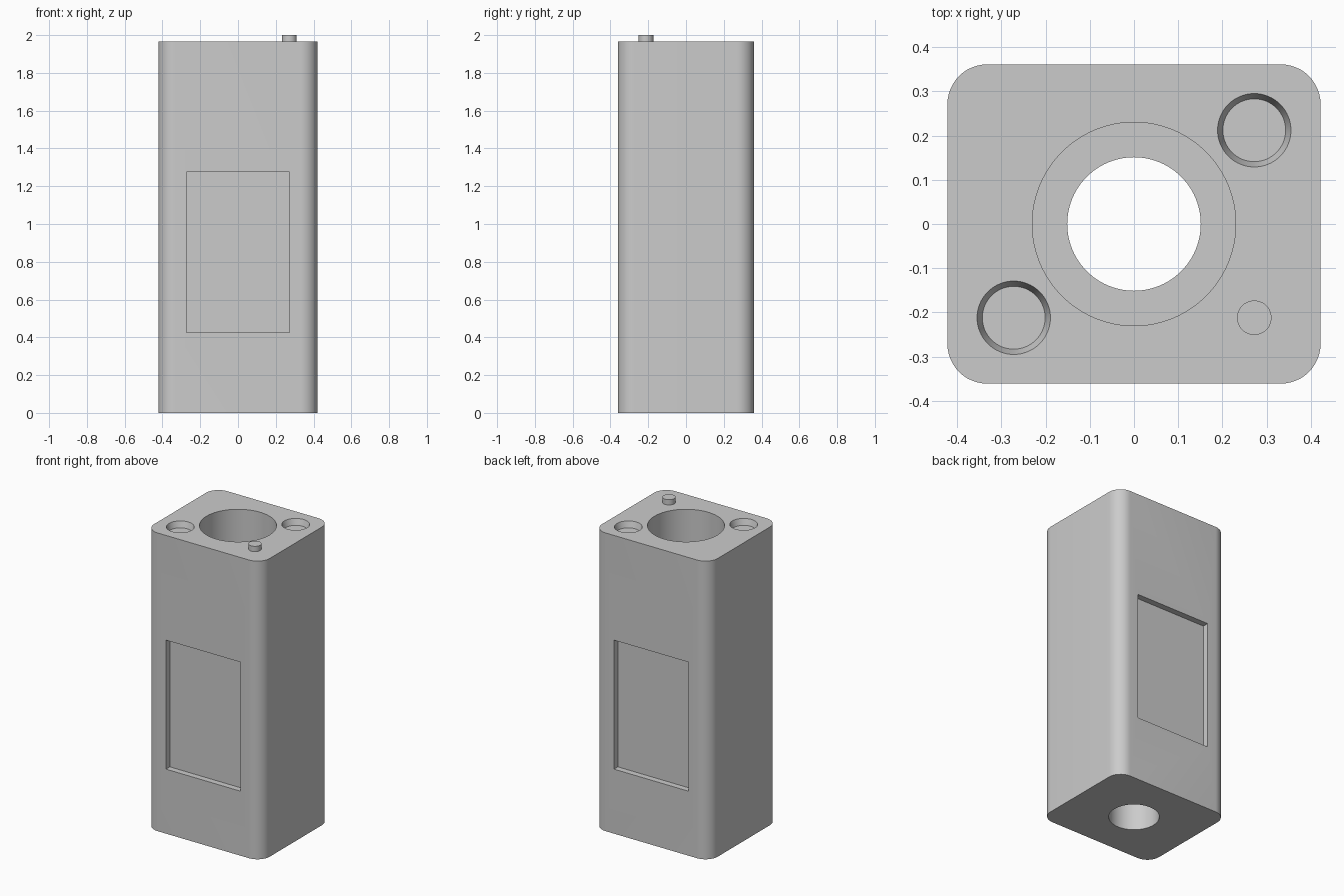
import bpy
import bmesh
from mathutils import Matrix

if "Cube" in bpy.data.objects:
    bpy.data.objects.remove(bpy.data.objects["Cube"])

HX, HY, TOP = 0.422, 0.361, 1.965   # half width, half depth, body height
PX, PY = 0.272, 0.212               # corner feature offsets

grey = bpy.data.materials.new("plain_grey")
grey.use_nodes = True
grey.diffuse_color = (0.6, 0.6, 0.6, 1)
grey.node_tree.nodes["Principled BSDF"].inputs["Base Color"].default_value = (0.6, 0.6, 0.6, 1)


def make(name, bm):
    mesh = bpy.data.meshes.new(name)
    bm.to_mesh(mesh)
    bm.free()
    mesh.materials.append(grey)
    obj = bpy.data.objects.new(name, mesh)
    bpy.context.collection.objects.link(obj)
    return obj


def box(name, x, y, z0, z1, hx, hy, corner=0):
    bm = bmesh.new()
    size = Matrix.Diagonal((2 * hx, 2 * hy, z1 - z0, 1))
    bmesh.ops.create_cube(bm, size=1, matrix=Matrix.Translation((x, y, (z0 + z1) / 2)) @ size)
    if corner:
        upright = [e for e in bm.edges if abs(e.verts[0].co.z - e.verts[1].co.z) > 0.1]
        bmesh.ops.bevel(bm, geom=upright, offset=corner, segments=12, profile=0.5, affect='EDGES')
    return make(name, bm)


def cylinder(name, x, y, z0, z1, r0, r1, sides=64):
    bm = bmesh.new()
    bmesh.ops.create_cone(bm, cap_ends=True, segments=sides, radius1=r0, radius2=r1, depth=z1 - z0,
                          matrix=Matrix.Translation((x, y, (z0 + z1) / 2)))
    return make(name, bm)


def smooth(obj):
    bpy.ops.object.select_all(action='DESELECT')
    obj.select_set(True)
    bpy.context.view_layer.objects.active = obj
    bpy.ops.object.shade_smooth_by_angle(angle=0.5)


# Rounded block
body = box("body", 0, 0, 0, TOP, HX, HY, corner=0.09)

# Wide bore above a narrower through hole
cutters = [cylinder("bore_cutter", 0, 0, 0.2, TOP + 0.1, 0.23, 0.23, 96),
           cylinder("through_cutter", 0, 0, -0.1, 0.3, 0.151, 0.151, 96)]

# Shallow tapered sockets in two opposite corners, shallow panels front and back
DEPTH = 0.04
for s in (-1, 1):
    slope = 0.012 / DEPTH
    cutters.append(cylinder("socket_cutter", s * PX, s * PY, TOP - DEPTH, TOP + DEPTH,
                            0.071, 0.071 + 2 * DEPTH * slope))
    cutters.append(box("panel_cutter", 0, s * HY, 0.425, 1.275, PX, 0.04))

for cutter in cutters:
    cutter.hide_render = True
    mod = body.modifiers.new(cutter.name, 'BOOLEAN')
    mod.object = cutter
    mod.operation = 'DIFFERENCE'
    mod.solver = 'EXACT'
    bpy.context.view_layer.objects.active = body
    bpy.ops.object.modifier_apply(modifier=mod.name)
    bpy.data.objects.remove(cutter)
smooth(body)

# Locating pin
pin = cylinder("locating_pin", PX, -PY, TOP - 0.02, 2.0, 0.039, 0.039, 48)
smooth(pin)
